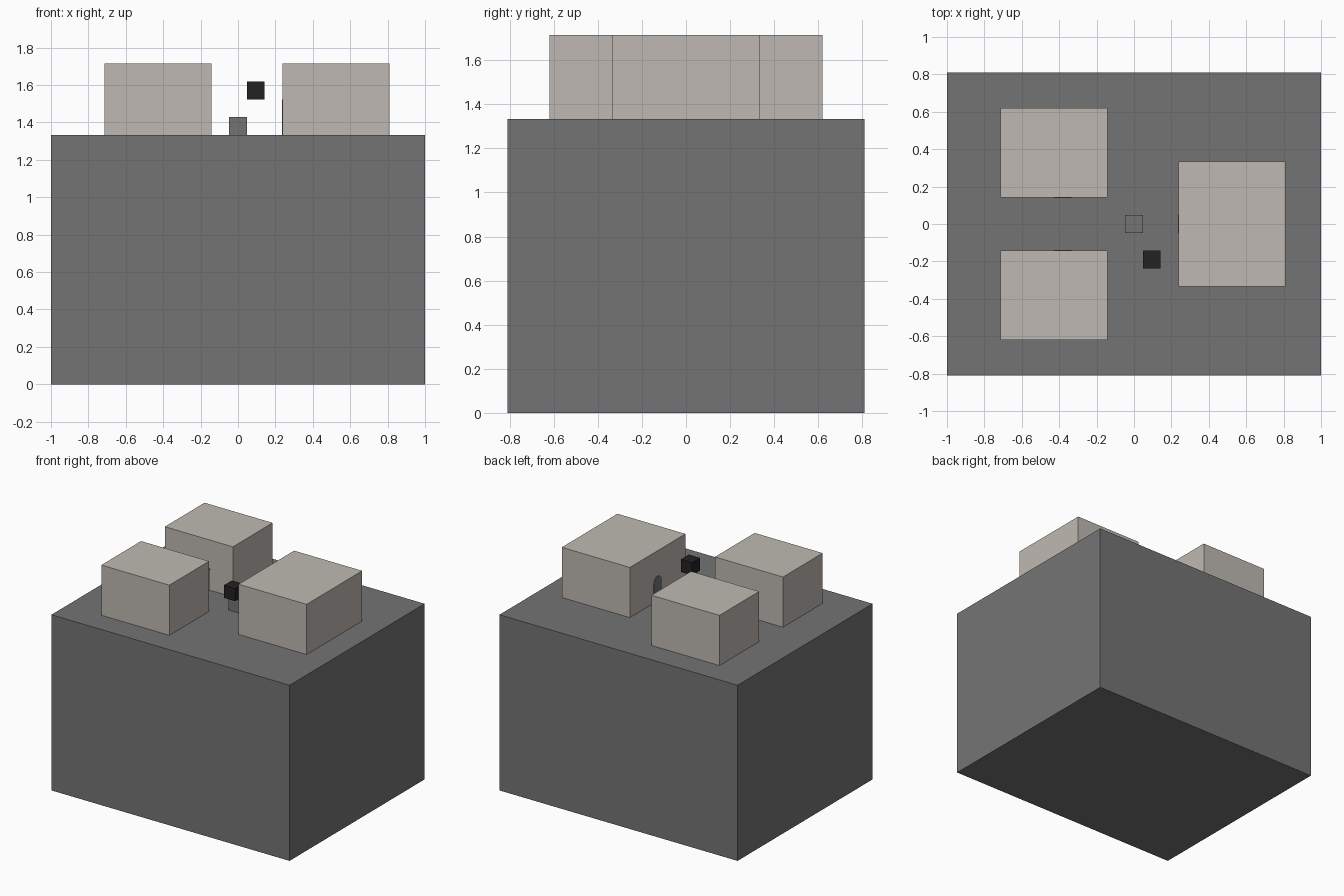
import bpy
import bmesh
import math

U = 2 / 21  # one grid block

cube = bpy.data.objects.get("Cube")
if cube:
    bpy.data.objects.remove(cube, do_unlink=True)


def material(name, rgb):
    mat = bpy.data.materials.new(name)
    mat.use_nodes = True
    mat.diffuse_color = (*rgb, 1)
    mat.node_tree.nodes["Principled BSDF"].inputs["Base Color"].default_value = (*rgb, 1)
    return mat


stone = material("stone grey", (0.175, 0.175, 0.175))
plaster = material("warm plaster", (0.52, 0.485, 0.445))
black = material("near black", (0.016, 0.016, 0.016))


def add_object(name, bm, mat):
    bmesh.ops.recalc_face_normals(bm, faces=bm.faces)
    mesh = bpy.data.meshes.new(name)
    bm.to_mesh(mesh)
    bm.free()
    mesh.materials.append(mat)
    obj = bpy.data.objects.new(name, mesh)
    bpy.context.collection.objects.link(obj)
    return obj


def block(name, x, y, base, size, mat):
    """Box of the given size in blocks, standing on height base."""
    bm = bmesh.new()
    bmesh.ops.create_cube(bm, size=1)
    for v in bm.verts:
        v.co.x = (v.co.x * size[0] + x) * U
        v.co.y = (v.co.y * size[1] + y) * U
        v.co.z = ((v.co.z + 0.5) * size[2] + base) * U
    return add_object(name, bm, mat)


def arched_door(name, x, y, turn):
    """Thin round-topped plate, one block wide and two high."""
    bm = bmesh.new()
    arc = [math.pi * i / 12 for i in range(13)]
    outline = [(-0.5, 0), (0.5, 0)]
    outline += [(0.5 * math.cos(a), 1.5 + 0.5 * math.sin(a)) for a in arc]
    face = bm.faces.new([bm.verts.new((px * U, 0, pz * U)) for px, pz in outline])
    plate = bmesh.ops.extrude_face_region(bm, geom=[face])["geom"]
    moved = [v for v in plate if isinstance(v, bmesh.types.BMVert)]
    bmesh.ops.translate(bm, verts=moved, vec=(0, -0.003, 0))
    door = add_object(name, bm, stone)
    door.location = (x * U, y * U, GROUND * U)
    door.rotation_euler.z = turn


# Solid ground
GROUND = 14
block("ground", 0, 0, 0, (21, 17, GROUND), stone)

# Three buildings around the yard
block("large_building", 5.5, 0, GROUND, (6, 7, 4), plaster)
block("back_building", -4.5, 4, GROUND, (6, 5, 4), plaster)
block("front_building", -4.5, -4, GROUND, (6, 5, 4), plaster)

# Doors facing the yard
arched_door("large_building_door", 2.5, 0, -math.pi / 2)
arched_door("back_building_door", -4, 1.5, 0)
arched_door("front_building_door", -4, -1.5, math.pi)

# Small blocks in the yard
block("yard_block", 0, 0, GROUND, (1, 1, 1), stone)
block("floating_block", 1, -2, GROUND + 2, (1, 1, 1), black)
